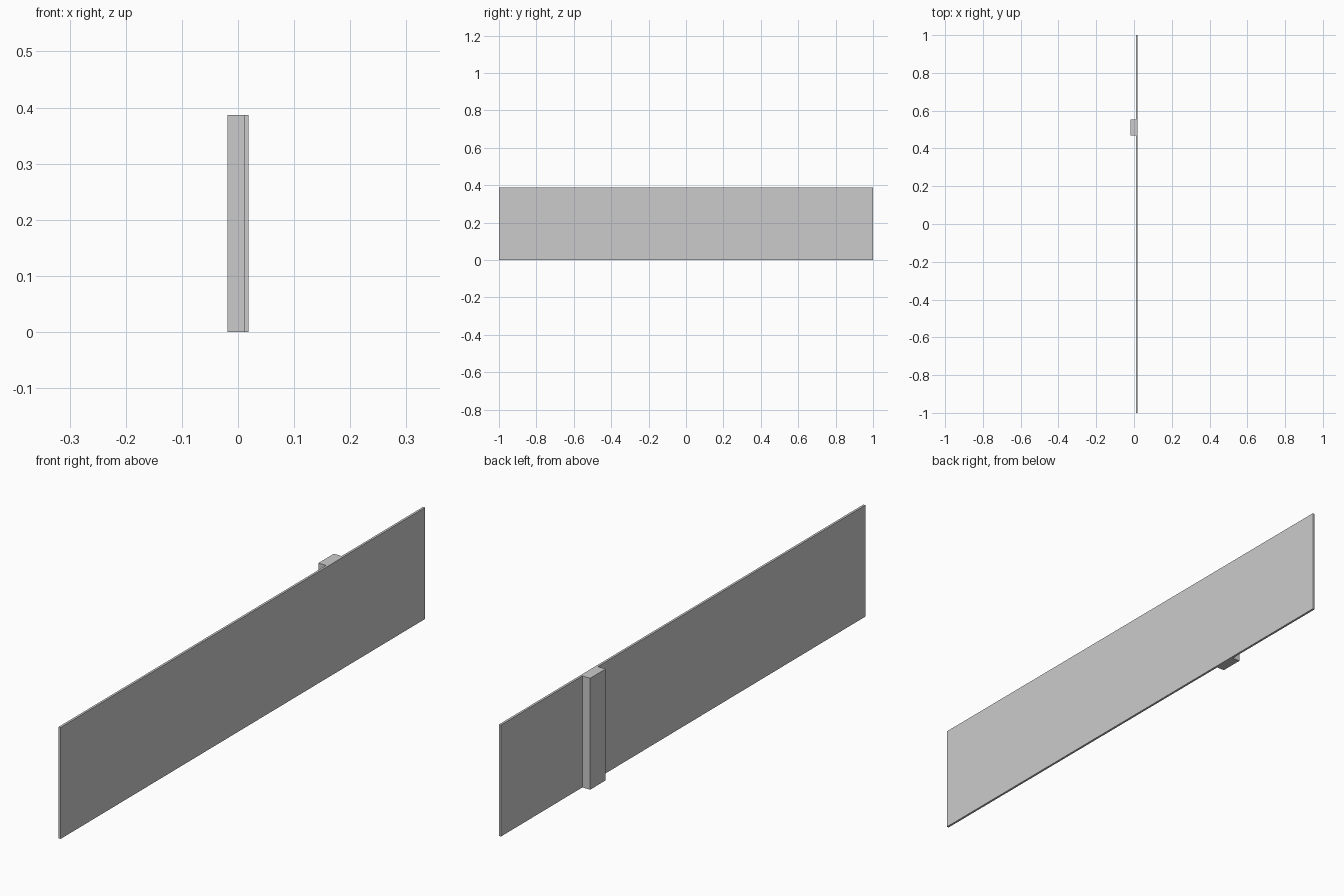
import bpy

if "Cube" in bpy.data.objects:
    bpy.data.objects.remove(bpy.data.objects["Cube"])


def box(name, x, y, z):
    """Axis-aligned box from (min, max) ranges."""
    bpy.ops.mesh.primitive_cube_add(
        size=1, location=[(a + b) / 2 for a, b in (x, y, z)])
    obj = bpy.context.object
    obj.name = name
    obj.scale = [b - a for a, b in (x, y, z)]
    bpy.ops.object.transform_apply(location=False, rotation=False, scale=True)
    return obj


HEIGHT = 0.387

# Long thin upright board
box("panel", (0.011, 0.019), (-1, 1), (0, HEIGHT))

# Full-height batten on the back of the board
box("batten", (-0.019, 0.011), (0.468, 0.553), (0, HEIGHT))
